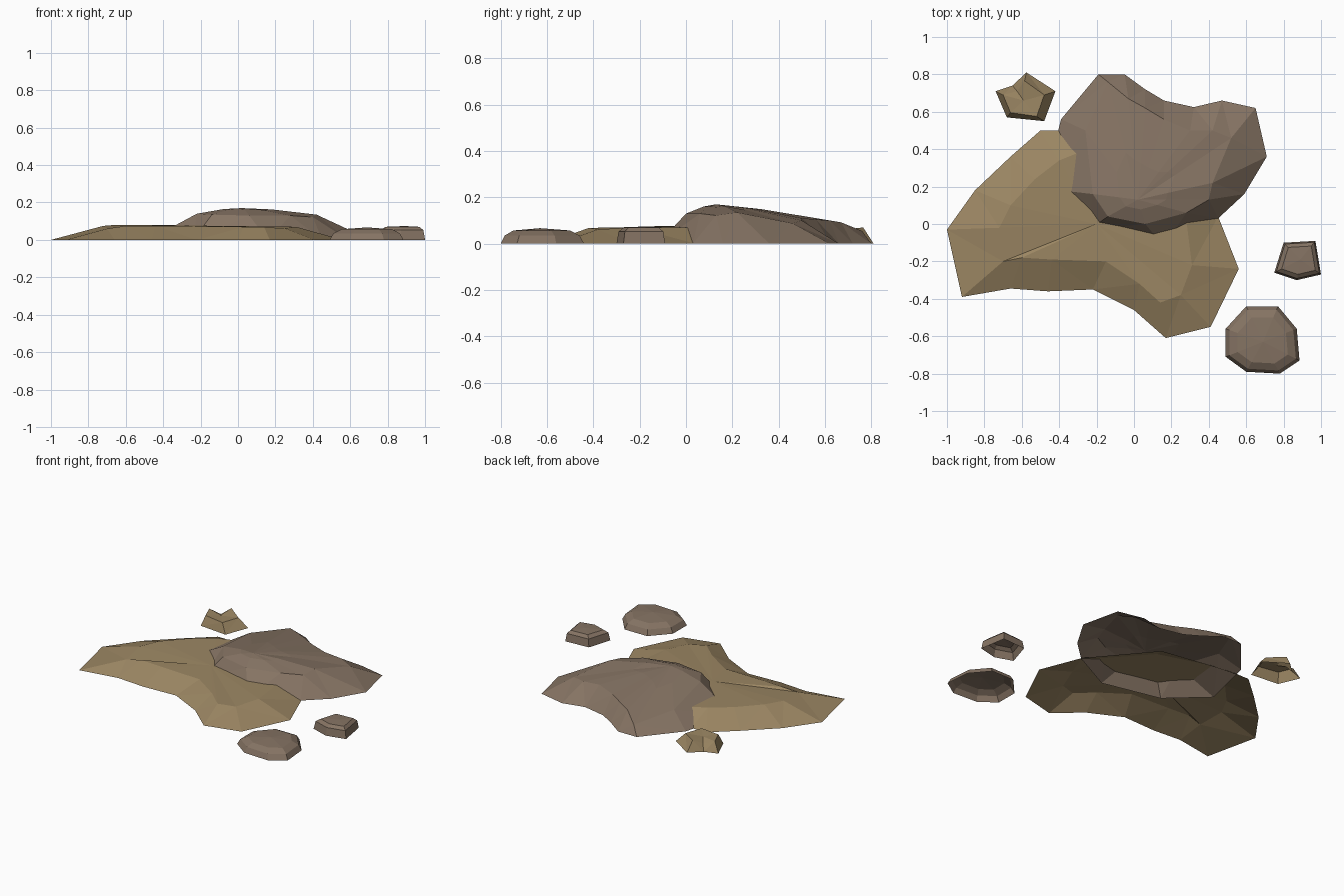
import bpy, bmesh
from mathutils import Vector

if "Cube" in bpy.data.objects:
    bpy.data.objects.remove(bpy.data.objects["Cube"])


def material(name, rgb):
    m = bpy.data.materials.new(name)
    m.diffuse_color = (*rgb, 1)
    m.use_nodes = True
    m.node_tree.nodes["Principled BSDF"].inputs["Base Color"].default_value = m.diffuse_color
    return m


tan = material("tan_stone", (0.33, 0.24, 0.125))
brown = material("brown_stone", (0.235, 0.172, 0.125))


def ground(points):
    return [(x, y, 0) for x, y in points]


def toward(ring, apex, t, z=None, lift=0):
    """Copy of a ring pulled towards the apex; z fixed or blended."""
    out = []
    for p in ring:
        v = Vector(p).lerp(Vector(apex), t)
        v.z = v.z + lift if z is None else z
        out.append(tuple(v))
    return out


def shell(name, mat, rings, apex, facet=True):
    """Open-bottomed stone: stacked rings closed by a fan to the apex."""
    bm = bmesh.new()
    loops = [[bm.verts.new(p) for p in r] for r in rings]
    top = bm.verts.new(apex)
    n = len(loops[0])
    sides = []
    for a, b in zip(loops, loops[1:]):
        for i in range(n):
            j = (i + 1) % n
            sides.append(bm.faces.new((a[i], a[j], b[j], b[i])))
    for i in range(n):
        bm.faces.new((loops[-1][i], loops[-1][(i + 1) % n], top))
    if facet:
        bmesh.ops.triangulate(bm, faces=sides)
    bm.normal_update()
    if sum(f.normal.z * f.calc_area() for f in bm.faces) < 0:
        bmesh.ops.reverse_faces(bm, faces=bm.faces[:])
    me = bpy.data.meshes.new(name)
    bm.to_mesh(me)
    bm.free()
    me.materials.append(mat)
    ob = bpy.data.objects.new(name, me)
    bpy.context.collection.objects.link(ob)
    return ob


# Wide low tan slab
slab_rim = ground([(-1, -.03), (-.85, .18), (-.66, .36), (-.5, .5), (-.39, .5),
                   (.13, .42), (.45, .04), (.56, -.24), (.41, -.55), (.17, -.61),
                   (0, -.46), (-.22, -.35), (-.46, -.36), (-.66, -.345), (-.92, -.39)])
slab_edge = [(-.72, -.02, .075), (-.66, .1, .08), (-.53, .24, .08), (-.4, .34, .08),
             (-.3, .38, .075), (.05, .28, .07), (.28, .02, .07), (.31, -.22, .07),
             (.25, -.38, .062), (.14, -.42, .068), (.03, -.32, .07), (-.15, -.2, .072),
             (-.44, -.19, .075), (-.6, -.18, .075), (-.7, -.2, .06)]
shell("tan_slab", tan, [slab_rim, slab_edge], (-.2, .0, .076))

# Taller brown slab lying over it, sloping down to the back
hump_rim = ground([(-.39, .56), (-.19, .8), (-.05, .8), (.06, .72), (.16, .66),
                   (.32, .625), (.47, .66), (.65, .62), (.71, .36), (.59, .16),
                   (.45, .03), (.16, -.12), (-.24, -.03), (-.48, .19)])
hump_edge = [(-.26, .5, .09), (-.14, .76, .055), (-.03, .67, .092), (.06, .62, .1),
             (.16, .56, .105), (.3, .5, .11), (.42, .5, .1), (.52, .46, .088),
             (.42, .22, .135), (.4, .13, .122), (.28, .06, .13), (.06, .0, .13),
             (-.14, .04, .135), (-.22, .16, .14)]
peak = (.02, .13, .17)
shell("brown_slab", brown,
      [hump_rim, hump_edge, toward(hump_edge, peak, .6, lift=.007)], peak)

# Rounded brown boulder
rim = ground([(.6, -.44), (.77, -.44), (.87, -.56), (.885, -.73), (.78, -.8),
              (.6, -.79), (.49, -.71), (.49, -.56)])
peak = (.69, -.63, .067)
shell("brown_boulder", brown,
      [rim, toward(rim, peak, .1, .035), toward(rim, peak, .32, .057)], peak, False)

# Small blocky brown stone
rim = ground([(.8, -.1), (.97, -.09), (1, -.27), (.87, -.3), (.75, -.26)])
peak = (.89, -.19, .074)
shell("small_brown_stone", brown,
      [rim, toward(rim, peak, .08, .052), toward(rim, peak, .28, .07)], peak, False)

# Small notched tan stone
rim = ground([(-.68, .57), (-.48, .55), (-.42, .71), (-.575, .81), (-.65, .74), (-.74, .71)])
crown = [(-.66, .595, .065), (-.52, .575, .062), (-.48, .69, .062), (-.585, .765, .07),
         (-.625, .71, .04), (-.7, .69, .065)]
shell("small_tan_stone", tan, [rim, crown], (-.59, .66, .058))
